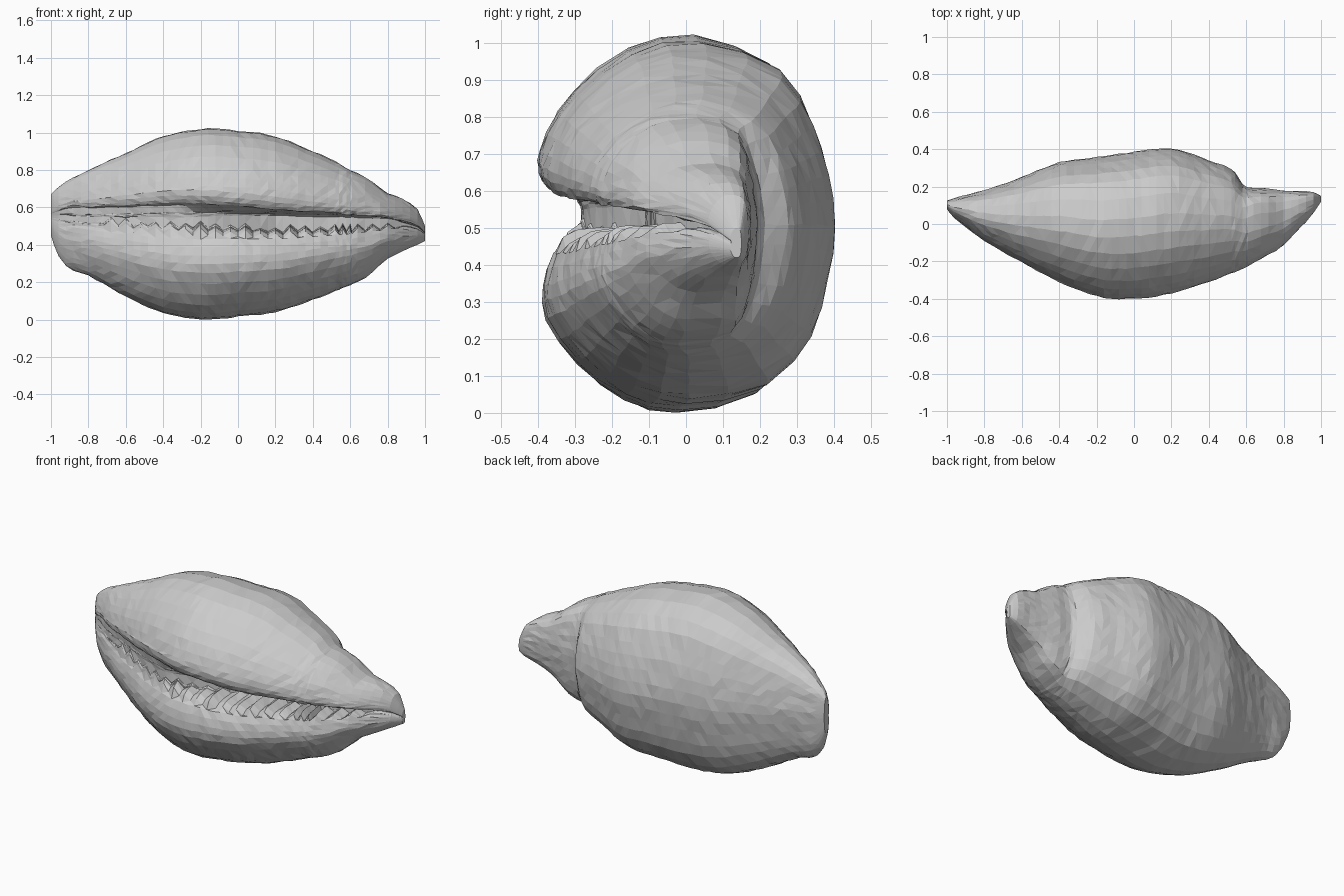
import bpy, bmesh, random
from mathutils import Vector

if "Cube" in bpy.data.objects:
    bpy.data.objects.remove(bpy.data.objects["Cube"])

random.seed(4)

# Stations along the shell: x, bottom z, slit z, top z, front y, back y
STATIONS = [
    (-1.00, .45, .55, .67, .08, .125), (-.97, .36, .55, .70, .04, .135),
    (-.92, .285, .545, .735, .00, .15), (-.80, .235, .535, .80, -.09, .18),
    (-.60, .125, .53, .89, -.205, .25), (-.40, .035, .525, .98, -.31, .33),
    (-.18, .00, .525, 1.02, -.39, .36), (.0, .015, .525, 1.01, -.40, .385),
    (.20, .04, .52, .98, -.37, .405), (.40, .105, .52, .90, -.31, .34),
    (.53, .155, .52, .84, -.26, .285), (.59, .18, .52, .805, -.235, .205),
    (.70, .235, .52, .75, -.175, .19), (.79, .32, .52, .68, -.12, .18),
    (.88, .365, .51, .645, -.03, .175), (.96, .40, .49, .59, .06, .17),
    (1.00, .42, .46, .50, .12, .15)]

# Cross-section outline as (y, z) from slit floor over the top to the slit floor
PROFILE = [(-.08, .55), (-.24, .57), (-.345, .585), (-.385, .615), (-.40, .67),
           (-.375, .76), (-.30, .87), (-.15, .985), (.04, 1.02), (.25, .945),
           (.335, .80), (.38, .66), (.40, .51), (.375, .35), (.33, .19),
           (.21, .05), (-.01, .00), (-.16, .035), (-.29, .13), (-.375, .25),
           (-.385, .34), (-.355, .43), (-.30, .48), (-.20, .49), (-.08, .50)]


def hermite(a, b, ma, mb, t):
    return (a * (2*t**3 - 3*t*t + 1) + ma * (t**3 - 2*t*t + t)
            + b * (3*t*t - 2*t**3) + mb * (t**3 - t*t))


def ramp(x, a, b):
    return min(1, max(0, (x - a) / (b - a)))


def station(x):
    n = len(STATIONS)
    i = max(k for k in range(n - 1) if STATIONS[k][0] <= x + 1e-6)
    p, q = STATIONS[i], STATIONS[i + 1]
    o, r = STATIONS[max(i - 1, 0)], STATIONS[min(i + 2, n - 1)]
    h = q[0] - p[0]
    t = (x - p[0]) / h
    return [hermite(p[c], q[c], h * (q[c] - o[c]) / (q[0] - o[0]),
                    h * (r[c] - p[c]) / (r[0] - p[0]), t) for c in range(1, 6)]


# Smooth the cross-section by adding midpoints
outline = []
for i in range(len(PROFILE) - 1):
    a, b = PROFILE[i], PROFILE[i + 1]
    o, r = PROFILE[max(i - 1, 0)], PROFILE[min(i + 2, len(PROFILE) - 1)]
    for t in (0, .5):
        outline.append(tuple(hermite(a[k], b[k], (b[k]-o[k])/2, (r[k]-a[k])/2, t)
                             for k in (0, 1)))
outline.append(PROFILE[-1])
n = len(outline)

xs = sorted(set([-1 + i / 25 for i in range(51)] + [-.985, .54, .58, .61, .985]))
bm = bmesh.new()
rings = []
for i, x in enumerate(xs):
    zb, zs, zt, yf, yb = station(x)
    flat = ramp(x, .54, .64)                  # spout has a flat back
    opening = ramp(x, -.3, .2)                # slit is open on the right half
    floor = -.335 + .20 * opening             # and shallow on the left half
    tooth = random.uniform(.01, .035) if -.75 < x < .82 else 0
    ring = []
    for j, (py, pz) in enumerate(outline):
        inner = j <= 5 or j >= n - 6
        if inner and py > floor:
            py = floor + .05 * (py - floor)
        if py > 0 and not inner:
            py = .4 * ((1 - flat) * py / .4 + flat * (py / .4) ** .55)
        y = yf + (py + .4) / .8 * (yb - yf)
        d = pz - .525
        z = zs + (d / .495 * (zt - zs) if d > 0 else d / .525 * (zs - zb))
        if j >= n - 6:                        # jagged teeth on the lower lip
            z += tooth * (1 if i % 2 else -.3) - .02 * opening * (x < .85)
        elif j <= 4:
            z += .012 * opening * (x < .85)
        if 4 <= j <= 8:                       # upper lip overhang on the left
            z += .03 * (1 - opening) * ramp(x, -1, -.9)
        # slightly uneven shell surface
        k = .003 if -.95 < x < .95 else 0
        ring.append(bm.verts.new(Vector((x, y + random.uniform(-k, k),
                                         z + random.uniform(-k, k)))))
    rings.append(ring)

for a, b in zip(rings, rings[1:]):
    for j in range(n):
        k = (j + 1) % n
        bm.faces.new((a[j], a[k], b[k], b[j]))
bm.faces.new(rings[0])
bm.faces.new(rings[-1][::-1])
for v in bm.verts:
    v.co.z = max(v.co.z, 0)
bmesh.ops.triangulate(bm, faces=bm.faces[:])
bmesh.ops.recalc_face_normals(bm, faces=bm.faces[:])

mesh = bpy.data.meshes.new("cowrie_shell")
bm.to_mesh(mesh)
bm.free()
shell = bpy.data.objects.new("cowrie_shell", mesh)
bpy.context.collection.objects.link(shell)
